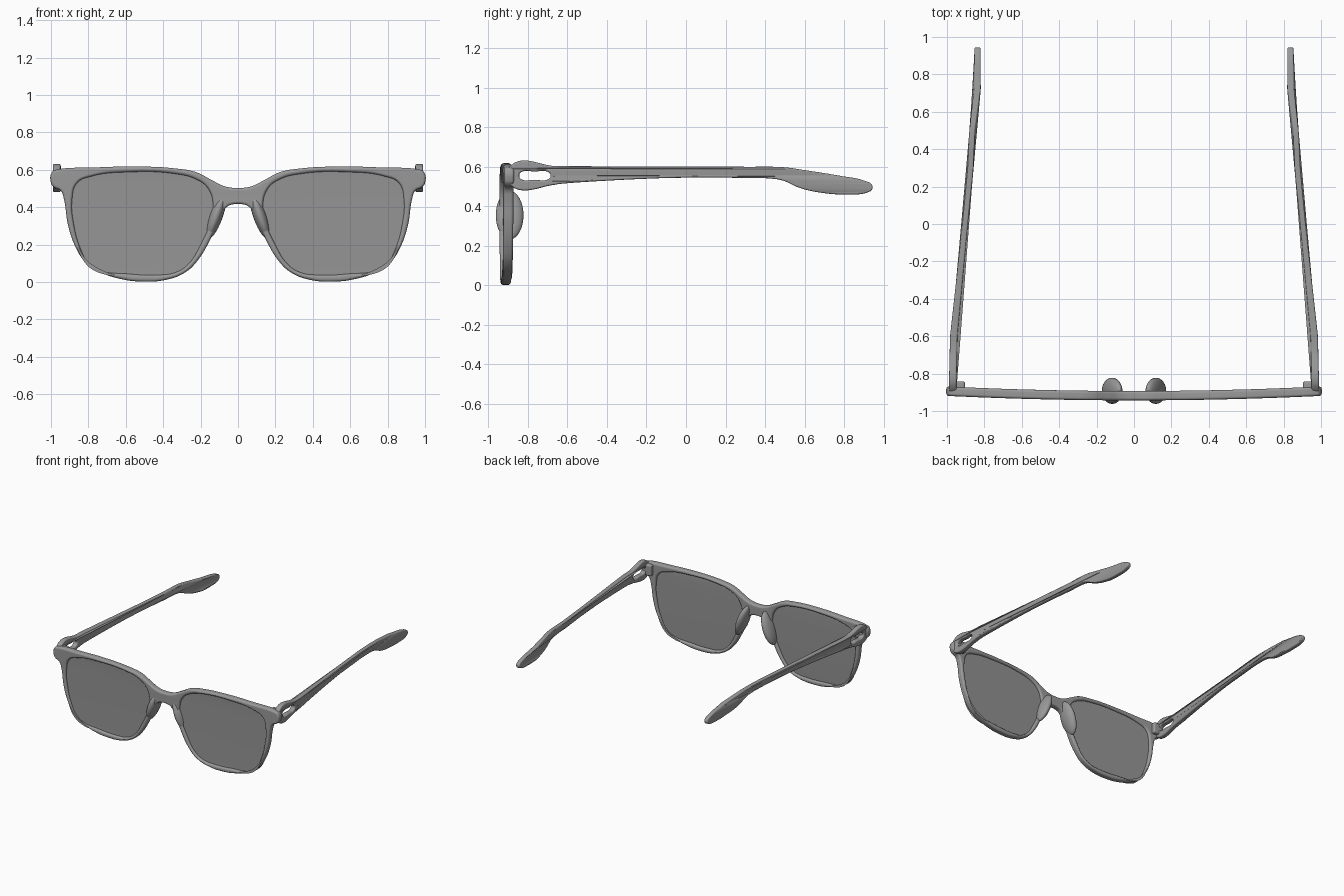
import bpy, bmesh, math
from mathutils import Matrix, Vector

if "Cube" in bpy.data.objects:
    bpy.data.objects.remove(bpy.data.objects["Cube"], do_unlink=True)


def material(name, grey):
    m = bpy.data.materials.new(name)
    m.use_nodes = True
    colour = (grey, grey, grey, 1)
    m.diffuse_color = colour
    m.node_tree.nodes["Principled BSDF"].inputs["Base Color"].default_value = colour
    return m


frame_grey = material("frame grey", 0.32)
lens_grey = material("lens grey", 0.3)


def finish(name, bm, mat):
    """Turn a bmesh into a smooth shaded object."""
    bmesh.ops.remove_doubles(bm, verts=bm.verts, dist=0.0002)
    bmesh.ops.recalc_face_normals(bm, faces=bm.faces)
    me = bpy.data.meshes.new(name)
    bm.to_mesh(me)
    bm.free()
    me.materials.clear()
    me.materials.append(mat)
    ob = bpy.data.objects.new(name, me)
    bpy.context.collection.objects.link(ob)
    bpy.ops.object.select_all(action='DESELECT')
    ob.select_set(True)
    bpy.context.view_layer.objects.active = ob
    bpy.ops.object.shade_smooth_by_angle(angle=math.radians(40))
    ob.modifiers.new("Weighted normals", 'WEIGHTED_NORMAL').keep_sharp = True
    return ob


def plate(outlines, half, bevel, place, resolution=6):
    """Fill smooth closed outlines, thicken with rounded edges, then place each vertex."""
    cu = bpy.data.curves.new("outline", 'CURVE')
    cu.dimensions = '2D'
    cu.fill_mode = 'BOTH'
    cu.resolution_u = resolution
    cu.extrude = half - bevel
    cu.bevel_depth = bevel
    cu.bevel_resolution = 3
    cu.offset = -bevel
    for pts in outlines:
        sp = cu.splines.new('BEZIER')
        sp.bezier_points.add(len(pts) - 1)
        sp.use_cyclic_u = True
        for bp, (a, b) in zip(sp.bezier_points, pts):
            bp.co = (a, b, 0)
            bp.handle_left_type = bp.handle_right_type = 'AUTO'
    ob = bpy.data.objects.new("outline", cu)
    bpy.context.collection.objects.link(ob)
    deps = bpy.context.evaluated_depsgraph_get()
    me = bpy.data.meshes.new_from_object(ob.evaluated_get(deps))
    bm = bmesh.new()
    bm.from_mesh(me)
    bpy.data.objects.remove(ob)
    bpy.data.curves.remove(cu)
    bpy.data.meshes.remove(me)
    for v in bm.verts:
        v.co = place(*v.co)
    return bm


def front_curve(x, z, t):
    """Gentle wrap of the front across the face."""
    return Vector((x, -0.918 + 0.024 * x * x + t, z))


# Front frame: half outline from the top of the bridge round to its underside
half_rim = [(0, .503), (.075, .513), (.14, .545), (.225, .588), (.33, .607), (.545, .618),
            (.76, .613), (.965, .602), (.993, .59), (1, .53), (.985, .508), (.947, .487),
            (.93, .44), (.91, .31), (.87, .19), (.815, .105), (.73, .05), (.62, .015),
            (.52, .003), (.385, .012), (.28, .053), (.212, .12), (.15, .225), (.088, .365),
            (.055, .405), (.03, .415), (0, .418)]
rim = half_rim + [(-x, z) for x, z in half_rim[-2:0:-1]]
opening = [(.133, .41), (.16, .5), (.225, .55), (.33, .578), (.59, .588), (.785, .565),
           (.86, .53), (.887, .44), (.877, .305), (.845, .187), (.797, .1), (.73, .06),
           (.6, .045), (.44, .038), (.33, .053), (.262, .1), (.2, .2), (.147, .32)]
openings = [[(s * x, z) for x, z in opening] for s in (1, -1)]
finish("front_frame", plate([rim] + openings, .025, .014, front_curve), frame_grey)

# Temple arm: side profile, hinge slot, and its sideways path with thickness
arm_profile = [(-.89, .603), (-.65, .603), (-.3, .602), (.02, .601), (.3, .6), (.5, .597),
               (.6, .583), (.775, .555), (.907, .528), (.94, .51), (.942, .487), (.917, .47),
               (.825, .46), (.675, .47), (.57, .495), (.49, .53), (.43, .54), (.32, .543),
               (.02, .545), (-.235, .538), (-.64, .513), (-.67, .508), (-.89, .508)]
slot = [(-.845, .555), (-.835, .572), (-.765, .576), (-.695, .572), (-.685, .555),
        (-.695, .538), (-.765, .534), (-.835, .538)]
arm_path = [(-.9, .97, 1.2), (-.6, .964, 1.15), (0, .903, .85), (.3, .874, .9),
            (.5, .865, .9), (.72, .838, 1.1), (.95, .836, .95)]


def arm_place(side):
    def place(y, z, t):
        for (y0, x0, w0), (y1, x1, w1) in zip(arm_path, arm_path[1:]):
            if y <= y1:
                break
        f = (y - y0) / (y1 - y0)
        return Vector((side * (x0 + f * (x1 - x0) + t * (w0 + f * (w1 - w0))), y, z))
    return place


for side, word in ((1, "left"), (-1, "right")):
    # Lens, slightly larger than its opening so the edge sits in the rim
    edge = [(side * (.52 + (x - .52) * 1.02), .315 + (z - .315) * 1.02) for x, z in opening]
    finish(word + "_lens", plate([edge], .008, 0, front_curve), lens_grey)

    finish(word + "_temple_arm",
           plate([arm_profile, slot], .017, .008, arm_place(side), 10), frame_grey)

    # Hinge block behind the outer corner of the frame
    bm = bmesh.new()
    bmesh.ops.create_cube(bm, size=1, matrix=Matrix.Translation((side * .944, -.867, .555))
                          @ Matrix.Diagonal((.08, .05, .088, 1)))
    bmesh.ops.bevel(bm, geom=bm.edges[:], offset=.01, segments=3, profile=.5, affect='EDGES')
    finish(word + "_hinge_block", bm, frame_grey)

    # Nose pad, tilted to follow the inner rim
    bm = bmesh.new()
    bmesh.ops.create_uvsphere(bm, u_segments=32, v_segments=20, radius=1,
                              matrix=Matrix.Translation((side * .117, -.892, .355))
                              @ Matrix.Rotation(-side * .34, 4, 'Y')
                              @ Matrix.Diagonal((.036, .07, .13, 1)))
    finish(word + "_nose_pad", bm, frame_grey)
